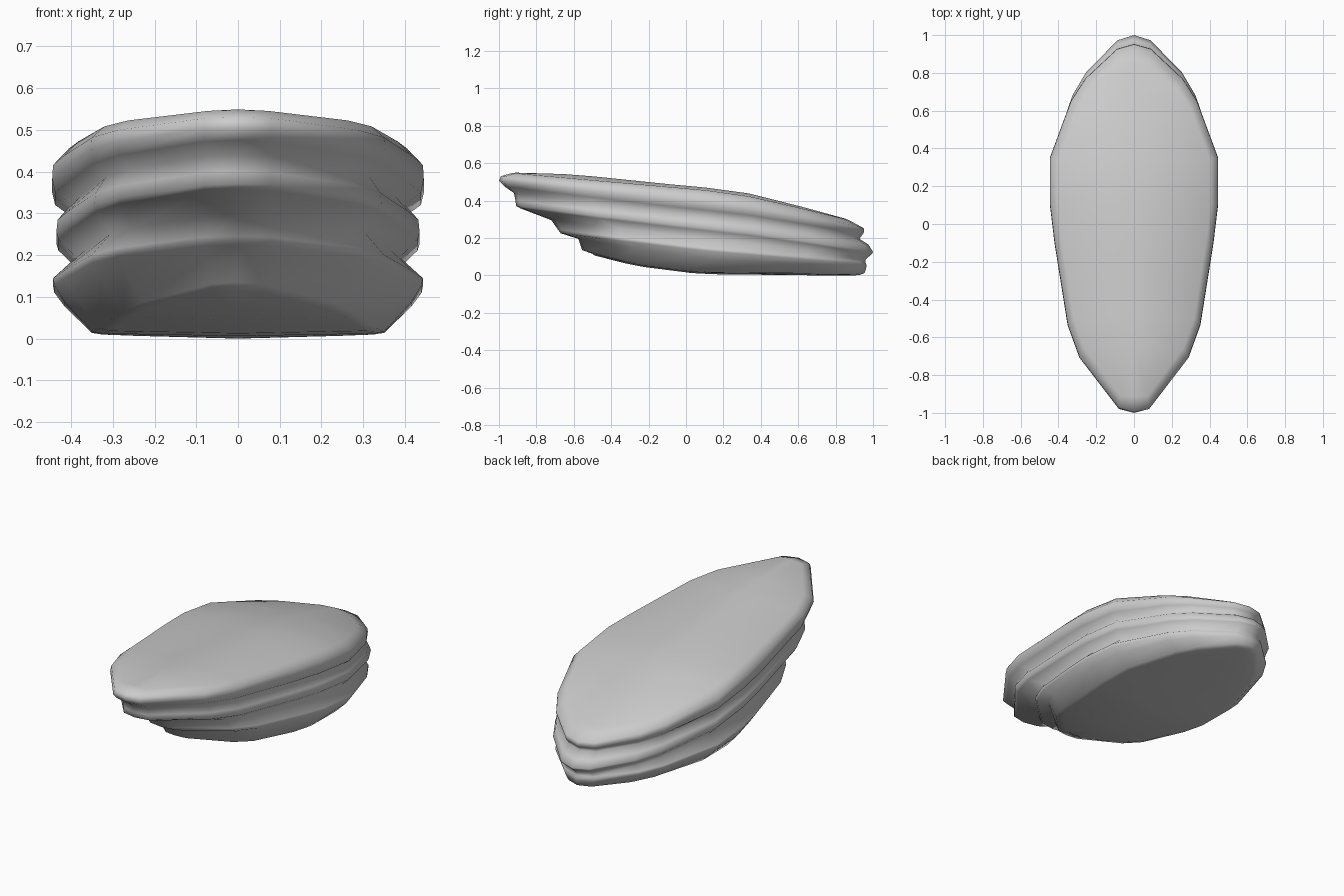
import bpy, bmesh

if "Cube" in bpy.data.objects:
    bpy.data.objects.remove(bpy.data.objects["Cube"])

# Half outline from front tip to back tip: (width factor, position about the widest line)
OUTLINE = [(0, -1), (.18, -.983), (.65, -.76), (.79, -.62), (.945, -.265), (1, -.1),
           (1, .18), (.75, .59), (.58, .75), (.2, .965), (0, 1)]
Y_WIDE = 0.22

# Rings bottom to top: front y, front z, half width, side z, back y, back z, front curve power
RINGS = [
    (-.50, .115, .325, .011, .93, .003, 2),     # sole
    (-.555, .135, .35, .014, .955, .012, 1.8),  # sole rim
    (-.575, .195, .415, .082, .965, .045, 1.3),
    (-.67, .225, .44, .12, .965, .055, 1.1),    # lower ridge
    (-.685, .245, .443, .136, .96, .07, 1.1),
    (-.72, .295, .388, .186, .96, .085, 1.1),   # lower groove
    (-.885, .358, .43, .228, .995, .115, 1.1),  # middle ridge
    (-.908, .37, .435, .245, 1.0, .125, 1.1),
    (-.912, .40, .432, .275, .975, .165, 1.1),
    (-.92, .44, .40, .31, .927, .195, 1.1),     # upper groove
    (-.97, .475, .438, .338, .945, .22, 1.1),   # upper ridge
    (-1.0, .505, .445, .37, .953, .235, 1),
    (-.99, .53, .443, .403, .95, .252, 1),
    (-.93, .547, .405, .445, .87, .296, 1),     # top face edge
]
# Centre line of the crowned top face: (y, z)
CREST = [(-1, .549), (-.9, .549), (-.6, .54), (0, .478), (.1, .47), (.35, .436), (.6, .372), (.87, .298), (1, .26)]


def crest_z(y):
    for (y0, z0), (y1, z1) in zip(CREST, CREST[1:]):
        if y <= y1:
            return z0 + (z1 - z0) * (y - y0) / (y1 - y0)


bm = bmesh.new()
n = len(OUTLINE)
loops = []
for yf, zf, w, zs, yb, zb, power in RINGS:
    pts = []
    for f, s in OUTLINE:
        y = Y_WIDE + s * ((Y_WIDE - yf) if s < 0 else (yb - Y_WIDE))
        z = zs + ((zf - zs) * (-s) ** power if s < 0 else (zb - zs) * s ** 1.1)
        pts.append((f * w, y, z))
    pts += [(-x, y, z) for x, y, z in reversed(pts[1:-1])]
    loops.append([bm.verts.new(p) for p in pts])

# Ridged side wall
m = len(loops[0])
for a, b in zip(loops, loops[1:]):
    for i in range(m):
        j = (i + 1) % m
        bm.faces.new((a[i], a[j], b[j], b[i]))


# Sole and top face, as strips either side of a centre line
def cap(loop, height):
    mid = [loop[0]] + [bm.verts.new((0, v.co.y, height(v))) for v in loop[1:n - 1]] + [loop[n - 1]]
    for i in range(n - 1):
        for a, b in ((loop[i], loop[i + 1]), (loop[(m - i) % m], loop[m - i - 1])):
            bm.faces.new(list(dict.fromkeys((a, b, mid[i + 1], mid[i]))))


cap(loops[0], lambda v: max(v.co.z - .006, 0))
cap(loops[-1], lambda v: crest_z(v.co.y))

bmesh.ops.recalc_face_normals(bm, faces=bm.faces)
lowest = min(v.co.z for v in bm.verts)
for v in bm.verts:
    v.co.z -= lowest
mesh = bpy.data.meshes.new("ridged_slab")
bm.to_mesh(mesh)
bm.free()
slab = bpy.data.objects.new("ridged_slab", mesh)
bpy.context.collection.objects.link(slab)
for p in mesh.polygons:
    p.use_smooth = True
